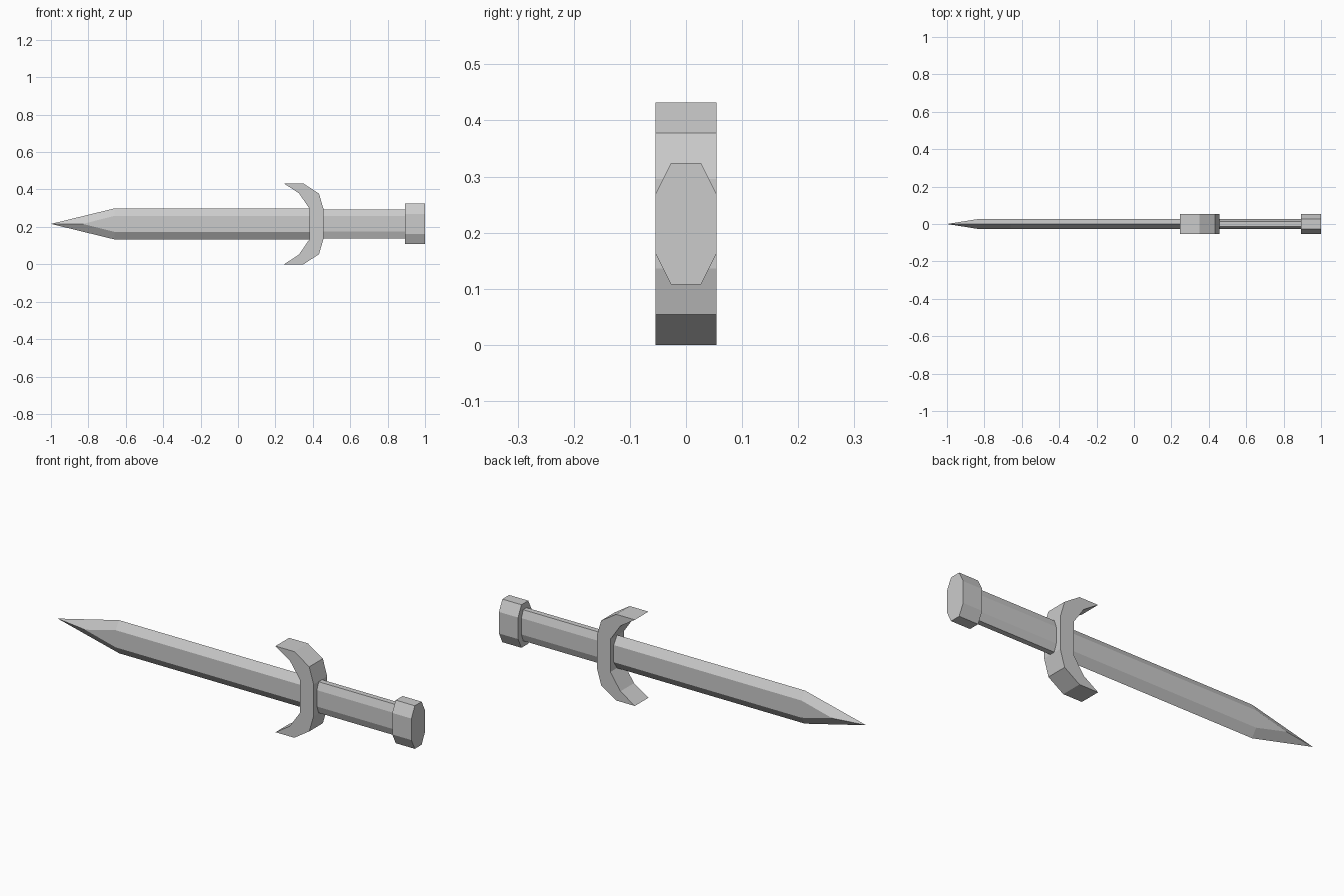
import bpy, bmesh

if "Cube" in bpy.data.objects:
    bpy.data.objects.remove(bpy.data.objects["Cube"])

ZC = 0.216  # height of the long axis

steel = bpy.data.materials.new("plain_grey")
steel.diffuse_color = (0.6, 0.6, 0.6, 1)
steel.use_nodes = True
steel.node_tree.nodes["Principled BSDF"].inputs["Base Color"].default_value = steel.diffuse_color


def finish(name, bm):
    bmesh.ops.recalc_face_normals(bm, faces=bm.faces)
    mesh = bpy.data.meshes.new(name)
    bm.to_mesh(mesh)
    bm.free()
    mesh.materials.append(steel)
    obj = bpy.data.objects.new(name, mesh)
    bpy.context.collection.objects.link(obj)
    return obj


def prism(name, ring, step):
    """Closed profile of points, extruded along the vector step."""
    bm = bmesh.new()
    face = bm.faces.new([bm.verts.new(p) for p in ring])
    ext = bmesh.ops.extrude_face_region(bm, geom=[face], use_keep_orig=True)
    moved = [v for v in ext["geom"] if isinstance(v, bmesh.types.BMVert)]
    bmesh.ops.translate(bm, verts=moved, vec=step)
    return finish(name, bm)


def octagon(x, wide, flat_y, tall, flat_z):
    quarter = [(wide, flat_z), (flat_y, tall)]
    ring = quarter + [(-y, z) for y, z in reversed(quarter)]
    ring += [(-y, -z) for y, z in ring]
    return [(x, y, ZC + z) for y, z in ring]


# Grip and pommel: flattened octagonal bars
prism("grip", octagon(0.44, 0.027, 0.0135, 0.078, 0.041), (0.46, 0, 0))
prism("pommel", octagon(0.894, 0.054, 0.027, 0.108, 0.054), (0.106, 0, 0))

# Guard: crescent outline mirrored about the long axis
outer = [(0.457, 0.080), (0.433, 0.162), (0.35, 0.216)]
inner = [(0.246, 0.216), (0.326, 0.164), (0.382, 0.082)]
half = outer + inner
outline = half + [(x, -z) for x, z in reversed(half)]
prism("guard", [(x, -0.054, ZC + z) for x, z in outline], (0, 0.108, 0))

# Blade: six-sided bar with sharp edges, flats closing to ridges before the tip
bm = bmesh.new()
section = [(0, 0.083), (0.027, 0.043), (0.027, -0.043),
           (0, -0.083), (-0.027, -0.043), (-0.027, 0.043)]
back = [bm.verts.new((0.40, y, ZC + z)) for y, z in section]
front = [bm.verts.new((-0.66, y, ZC + z)) for y, z in section]
tip = bm.verts.new((-1, 0, ZC))
ridges = [bm.verts.new((-0.83, y, ZC)) for y in (0.027, -0.027)]
bm.faces.new(back)
for i in range(6):
    j = (i + 1) % 6
    bm.faces.new((back[i], back[j], front[j], front[i]))
for k, ridge in zip((0, 3), ridges):
    a, b, c, d = (front[(k + n) % 6] for n in range(4))
    bm.faces.new((b, c, ridge))
    bm.faces.new((a, b, ridge, tip))
    bm.faces.new((c, d, tip, ridge))
finish("blade", bm)
